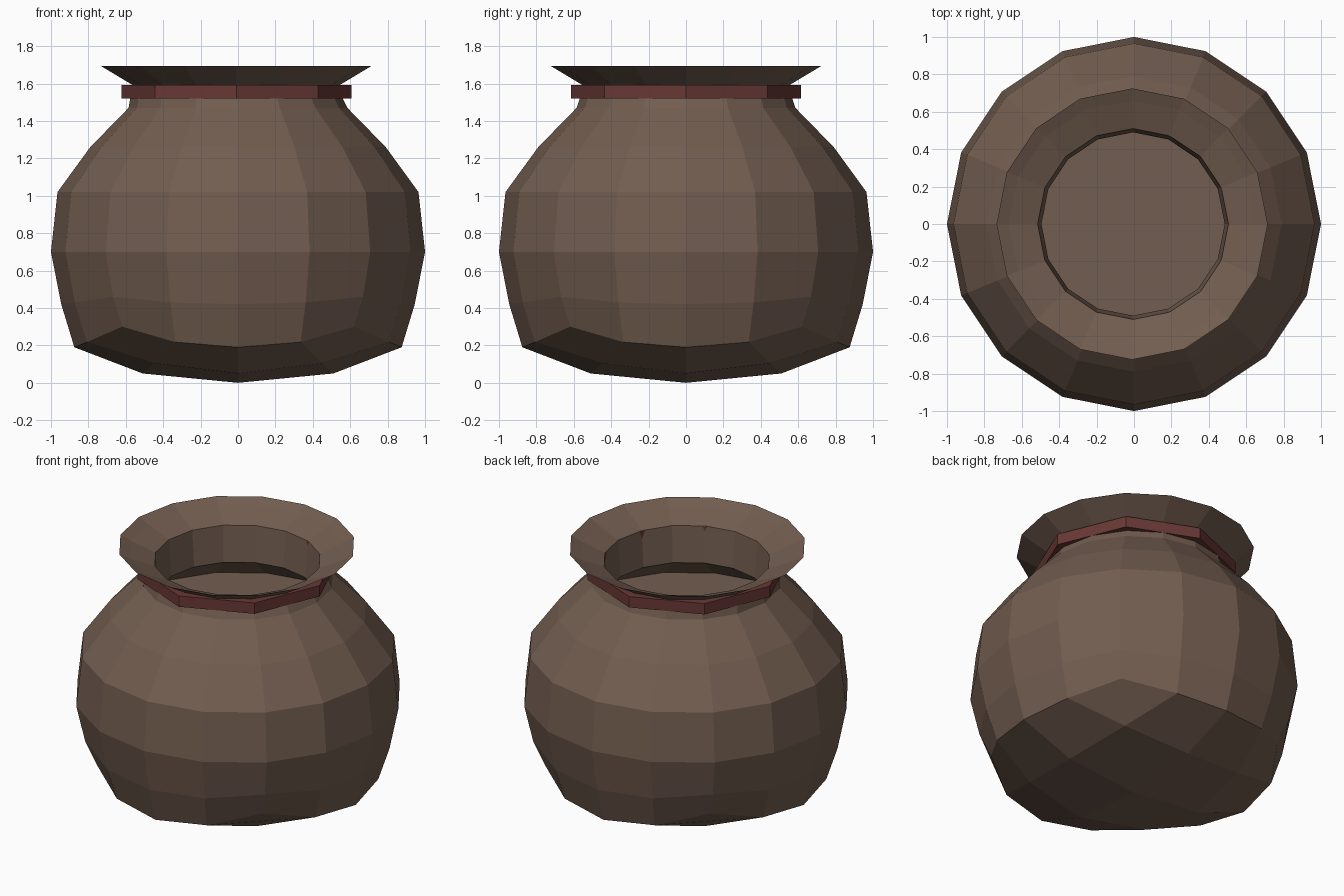
import bpy, bmesh, math

if "Cube" in bpy.data.objects:
    bpy.data.objects.remove(bpy.data.objects["Cube"])

def material(name, rgb):
    m = bpy.data.materials.new(name)
    m.diffuse_color = (*rgb, 1)
    m.use_nodes = True
    m.node_tree.nodes["Principled BSDF"].inputs["Base Color"].default_value = m.diffuse_color
    return m

def finish(bm, name, mat):
    bmesh.ops.recalc_face_normals(bm, faces=bm.faces)
    me = bpy.data.meshes.new(name)
    bm.to_mesh(me)
    bm.free()
    me.materials.append(mat)
    ob = bpy.data.objects.new(name, me)
    bpy.context.collection.objects.link(ob)
    return ob

def ring(bm, r, z, n, zc=None, cx=0):
    # zc: height at the diagonals, when the ring rises towards them
    out = []
    for i in range(n):
        a = 2 * math.pi * i / n
        t = math.sin(2 * a) ** 4 if zc is not None else 0
        out.append(bm.verts.new((cx + r * math.cos(a), r * math.sin(a),
                                 z + ((zc or 0) - z) * t)))
    return out

def bridge(bm, a, b):
    n = len(a)
    for i in range(n):
        j = (i + 1) % n
        bm.faces.new((a[i], a[j], b[j], b[i]))

clay = material("clay", (0.17, 0.11, 0.08))
red = material("red_cord", (0.14, 0.04, 0.035))

# Pot: outer wall, flared rim, inner neck and inner floor as one shell
N = 16
bm = bmesh.new()
base = ring(bm, 0.875, 0.19, N, 0.30)
rings = [base, ring(bm, 0.945, 0.42, N, 0.46)]
profile = [(1.0, 0.70, 0), (0.965, 1.02, 0), (0.79, 1.26, 0), (0.585, 1.47, 0),
           (0.565, 1.53, -0.01), (0.55, 1.59, -0.01), (0.725, 1.695, -0.01),
           (0.66, 1.663, -0.01), (0.51, 1.60, -0.005), (0.49, 1.36, -0.005),
           (0.80, 1.15, 0)]
rings += [ring(bm, r, z, N, None, cx) for r, z, cx in profile]
for a, b in zip(rings, rings[1:]):
    bridge(bm, a, b)
bm.faces.new(rings[-1])

# Rounded underside: a 4 x 4 quad grid closing the 16-sided base ring
grid = {}
for i in range(-2, 3):
    for j in range(-2, 3):
        if max(abs(i), abs(j)) == 2:
            if i == 2: k = j
            elif j == 2: k = 4 - i
            elif i == -2: k = 8 - j
            else: k = 12 + i
            grid[i, j] = base[k % N]
        else:
            s = 0.51 if i * j == 0 else 0.45
            z = (0, 0.05, 0.105)[abs(i) + abs(j)]
            grid[i, j] = bm.verts.new((i * s, j * s, z))
for i in range(-2, 2):
    for j in range(-2, 2):
        bm.faces.new((grid[i, j], grid[i + 1, j], grid[i + 1, j + 1], grid[i, j + 1]))
finish(bm, "pot", clay)

# Eight-sided cord band around the neck
bm = bmesh.new()
loops = [ring(bm, r, z, 8, None, -0.008) for r, z in
         [(0.615, 1.52), (0.615, 1.593), (0.55, 1.593), (0.55, 1.52)]]
for k in range(4):
    bridge(bm, loops[k], loops[(k + 1) % 4])
finish(bm, "neck_band", red)
